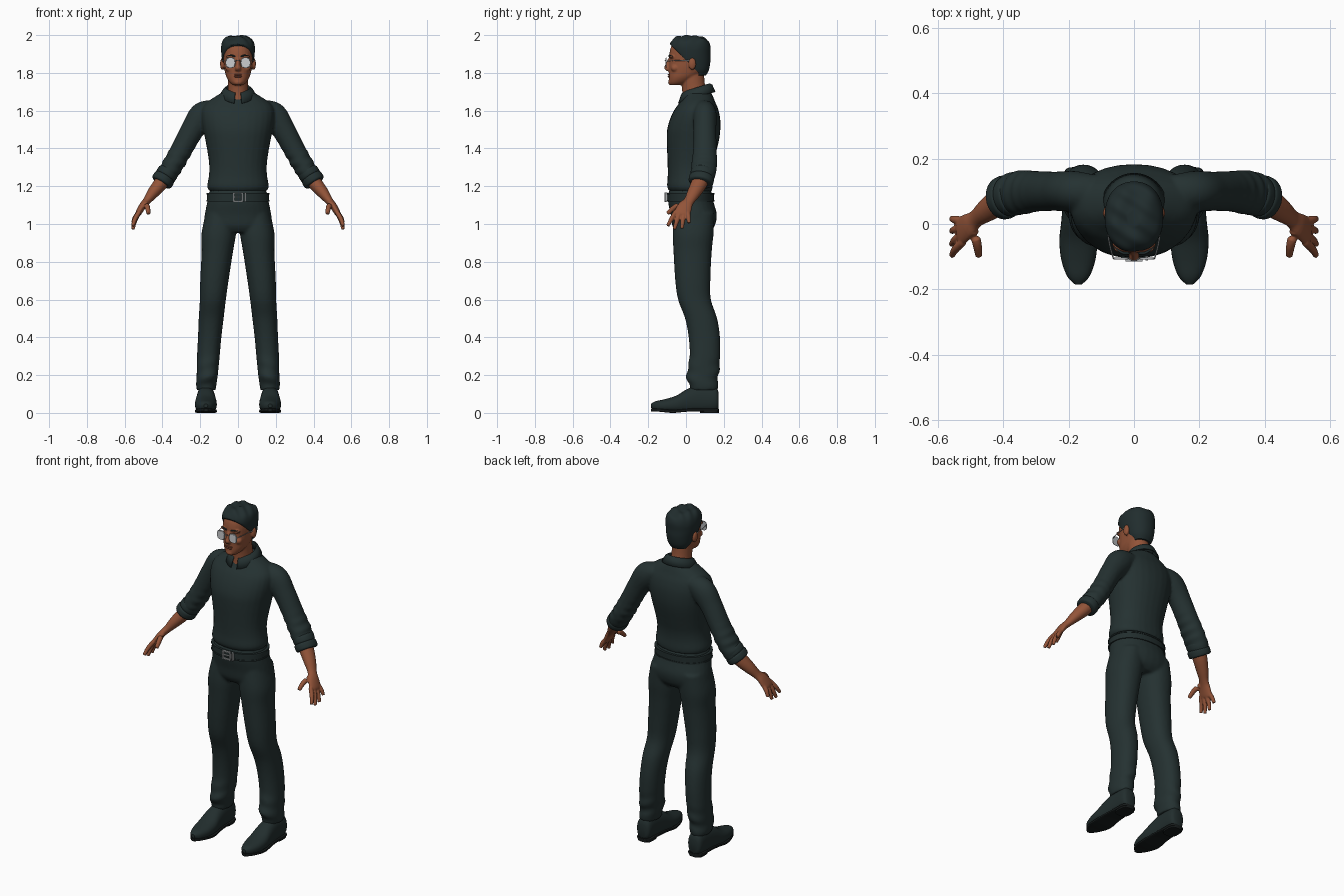
import bpy, bmesh
from math import sin, cos, pi, exp, copysign
from mathutils import Vector, Matrix

cube = bpy.data.objects.get("Cube")
if cube:
    bpy.data.objects.remove(cube)
X, Y, Z = Vector((1, 0, 0)), Vector((0, 1, 0)), Vector((0, 0, 1))
BOTH = (1, -1)


def material(name, r, g, b, rough=0.8):
    m = bpy.data.materials.new(name)
    m.use_nodes = True
    m.diffuse_color = (r, g, b, 1)
    node = m.node_tree.nodes["Principled BSDF"]
    node.inputs["Base Color"].default_value = (r, g, b, 1)
    node.inputs["Roughness"].default_value = rough
    return m


cloth = material("dark cloth", .018, .031, .031)
leather = material("dark leather", .016, .027, .027)
rubber = material("sole rubber", .008, .011, .011)
hair_mat = material("dark hair", .015, .026, .027)
skin = material("brown skin", .29, .088, .04)
lip_mat = material("lip skin", .2, .055, .03)
metal = material("silver metal", .42, .44, .45)
glass = material("pale lens", .6, .61, .63)


def spline(rows, steps):
    """Smooth rows of numbers by Catmull-Rom interpolation."""
    out, last = [], len(rows) - 1
    for i in range(last):
        quad = [rows[min(max(i + k, 0), last)] for k in (-1, 0, 1, 2)]
        for s in range(steps):
            t = s / steps
            out.append([b + t / 2 * (c - a + t * (2*a - 5*b + 4*c - d + t * (3*(b - c) + d - a)))
                        for a, b, c, d in zip(*quad)])
    return out + [list(rows[-1])]


def loft(bm, rows, axis=None, p=2, sides=(1,), shape=None, n=28, steps=4):
    """Skin superellipse rings (x, y, z, radius a, radius b) along a path."""
    rings = spline(rows, steps)
    centres = [Vector(r[:3]) for r in rings]
    for side in sides:
        loops = []
        for i, r in enumerate(rings):
            t = axis or (centres[min(i + 1, len(rings) - 1)] - centres[max(i - 1, 0)]).normalized()
            ref = Z if abs(t.y) > .9 else Y
            b = (ref - t * ref.dot(t)).normalized()
            a = b.cross(t)
            loop = []
            for k in range(n):
                c, s = cos(2 * pi * k / n), sin(2 * pi * k / n)
                co = centres[i] + a * r[3] * copysign(abs(c) ** (2 / p), c)
                co += b * r[4] * copysign(abs(s) ** (2 / p), s)
                if shape:
                    shape(co)
                loop.append(bm.verts.new((co.x * side, co.y, co.z)))
            loops.append(loop)
        for u, v in zip(loops, loops[1:]):
            for k in range(n):
                bm.faces.new((u[k], u[k - 1], v[k - 1], v[k]))
        bm.faces.new(loops[0])
        bm.faces.new(loops[-1])


def tube(bm, points, r, tip=1.0, **kw):
    rows = [(*q, r, r) for q in points]
    rows[-1] = (*points[-1], r * tip, r * tip)
    loft(bm, rows, n=12, **kw)


def blob(bm, centre, size):
    m = Matrix.Translation(centre) @ Matrix.Diagonal((*size, 1))
    bmesh.ops.create_uvsphere(bm, u_segments=20, v_segments=12, radius=1, matrix=m)


def box(bm, centre, size):
    m = Matrix.Translation(centre) @ Matrix.Diagonal((*size, 1))
    bmesh.ops.create_cube(bm, size=1, matrix=m)


def finish(name, bm, mat, voxel=0, thick=0):
    bmesh.ops.recalc_face_normals(bm, faces=bm.faces[:])
    mesh = bpy.data.meshes.new(name)
    bm.to_mesh(mesh)
    bm.free()
    mesh.materials.append(mat)
    ob = bpy.data.objects.new(name, mesh)
    bpy.context.collection.objects.link(ob)
    if thick:
        ob.modifiers.new("thickness", "SOLIDIFY").thickness = thick
    if voxel:
        # Fuse overlapping volumes into one smooth skin
        fuse = ob.modifiers.new("fuse", "REMESH")
        fuse.mode, fuse.voxel_size, fuse.use_smooth_shade = "VOXEL", voxel, True
        relax = ob.modifiers.new("relax", "SMOOTH")
        relax.factor, relax.iterations = .5, 4
    ob.select_set(True)
    bpy.context.view_layer.objects.active = ob


# Shirt: torso and two creased sleeves
def creases(co):
    fade = exp(-((co.z - 1.31) / .08) ** 2)
    co.x += .005 * fade * sin(110 * co.z - 50 * co.x)


bm = bmesh.new()
torso = [(1.175, .024, .152, .114), (1.2, .02, .163, .12), (1.25, .02, .155, .117), (1.3, .022, .152, .119),
         (1.36, .028, .158, .127), (1.44, .036, .172, .138), (1.5, .041, .184, .141), (1.56, .049, .193, .132),
         (1.61, .056, .19, .114), (1.645, .062, .165, .093), (1.675, .065, .12, .078), (1.7, .065, .078, .066)]
loft(bm, [(0, y, z, a, b) for z, y, a, b in torso], Z, 2.2)
loft(bm, [(.12, .095, 1.61, .05, .055), (.185, .1, 1.575, .072, .062), (.24, .1, 1.5, .062, .06),
          (.295, .1, 1.4, .057, .062), (.34, .097, 1.32, .056, .068), (.375, .09, 1.265, .054, .066),
          (.395, .082, 1.235, .05, .06)], sides=BOTH, shape=creases, steps=8)
finish("shirt", bm, cloth, .008)

# Rolled cuffs
bm = bmesh.new()
for a, r in ((0, .056), (.45, .058)):
    start, end = Vector((.365, .092, 1.283)), Vector((.41, .076, 1.213))
    p0, p1 = start.lerp(end, a), start.lerp(end, a + .5)
    loft(bm, [(*p0, r * .9, r), (*p0.lerp(p1, .2), r, r * 1.15), (*p0.lerp(p1, .8), r, r * 1.13),
              (*p1, r * .88, r)], sides=BOTH)
finish("rolled_cuffs", bm, cloth)

# Folded collar, open at the throat
bm = bmesh.new()
strips = []
for i in range(41):
    a = .2 + (2 * pi - .4) * i / 40
    c, s = cos(a), sin(a)
    point = max(c, 0) ** 3
    rows = ((.06, .066, 1.69, .012), (.064, .07, 1.723, .022), (.078, .083, 1.712, .026),
            (.1, .1, 1.678 - .018 * point, .022))
    strips.append([bm.verts.new((rx * s, .056 - ry * c, z - dz * c)) for rx, ry, z, dz in rows])
for u, v in zip(strips, strips[1:]):
    for k in range(3):
        bm.faces.new((u[k], u[k + 1], v[k + 1], v[k]))
finish("collar", bm, cloth, thick=.006)


# Trousers: hips and legs, creased near the hems
def hem_folds(co):
    fade = exp(-((co.z - .2) / .07) ** 2)
    co.y += .006 * fade * sin(75 * co.z + 20 * co.x)


bm = bmesh.new()
loft(bm, [(0, .022, 1.18, .15, .112), (0, .025, 1.12, .162, .12), (0, .041, 1.05, .176, .122),
          (0, .04, .99, .18, .112), (0, .036, .955, .16, .085)], Z, 2.2)
leg = [(1.06, .09, .045, .08, .105), (.95, .102, .038, .091, .108), (.85, .11, .035, .083, .101),
       (.7, .125, .036, .075, .093), (.6, .133, .045, .069, .087), (.5, .142, .08, .066, .085),
       (.4, .15, .097, .062, .083), (.3, .157, .1, .06, .081), (.2, .163, .088, .056, .085),
       (.15, .168, .092, .054, .076), (.12, .168, .095, .05, .073)]
loft(bm, [(x, y, z, a, b) for z, x, y, a, b in leg], Z, 2.2, BOTH, hem_folds, steps=6)
finish("trousers", bm, cloth, .008)

# Belt with raised edges, buckle and keeper
bm = bmesh.new()
for z, h, g in ((1.142, .022, 0), (1.16, .004, .003), (1.124, .004, .003)):
    loft(bm, [(0, .023, z - h, .165 + g, .124 + g), (0, .023, z + h, .164 + g, .124 + g)], Z, 2.2, n=64)
finish("belt", bm, leather)
bm = bmesh.new()
for s in BOTH:
    box(bm, (s * .023, -.108, 1.142), (.007, .012, .05))
    box(bm, (0, -.108, 1.142 + s * .022), (.05, .012, .007))
box(bm, (-.004, -.109, 1.142), (.036, .008, .005))
box(bm, (.039, -.105, 1.142), (.007, .012, .048))
finish("buckle", bm, metal)


# Shoes with soles and heels
def flat_base(co):
    co.z = max(co.z, .016)


def ball_contact(co):
    co.z -= .008 * exp(-((co.y + .07) / .06) ** 2)


last = [(.173, .028, .065, .04), (.155, .044, .072, .066), (.08, .047, .072, .075), (.01, .052, .062, .066),
        (-.05, .058, .045, .047), (-.11, .052, .038, .035), (-.16, .034, .036, .026), (-.185, .01, .038, .01)]
bm = bmesh.new()
loft(bm, [(.17, y, z, w, h) for y, w, z, h in last], Y, 2.3, BOTH, flat_base)
finish("shoes", bm, leather)
bm = bmesh.new()
loft(bm, [(.17, y, .016, w, .008) for y, w, z, h in last], Y, 6, BOTH, ball_contact)
loft(bm, [(.17, .125, 0, .042, .05), (.17, .125, .02, .044, .05)], Z, 3, BOTH)
finish("soles", bm, rubber)

# Forearms and hands
bm = bmesh.new()
loft(bm, [(.365, .09, 1.28, .036, .04), (.405, .072, 1.22, .038, .043), (.45, .042, 1.165, .031, .036),
          (.483, .016, 1.122, .021, .028), (.505, -.004, 1.095, .019, .038), (.527, -.02, 1.058, .016, .044),
          (.533, -.024, 1.045, .012, .04)], sides=BOTH)
for base, tip, low in ((-.055, -.097, .99), (-.033, -.062, .972), (-.011, -.022, .976), (.01, .016, 1.005)):
    tube(bm, [(.522, base, 1.065), (.545, (base + tip) / 2, (1.065 + low) / 2), (.557, tip, low)],
         .0125, .75, sides=BOTH)
tube(bm, [(.495, -.005, 1.11), (.48, -.058, 1.09), (.474, -.098, 1.055)], .0145, .75, sides=BOTH)
finish("arms_and_hands", bm, skin, .004)

# Head, neck, nose and ears
bm = bmesh.new()
face = [(1.735, -.052, .026, .032), (1.75, -.038, .044, .052), (1.775, -.018, .06, .073), (1.8, 0, .068, .091),
        (1.83, .012, .074, .104), (1.86, .018, .077, .107), (1.9, .02, .08, .108), (1.94, .022, .077, .1),
        (1.97, .022, .06, .075), (1.985, .022, .03, .035)]
loft(bm, [(0, y, z, a, b) for z, y, a, b in face], Z, 2.2)
loft(bm, [(0, .05, 1.63, .066, .076), (0, .046, 1.69, .056, .066), (0, .038, 1.74, .054, .062),
          (0, .03, 1.81, .056, .065)], Z)
loft(bm, [(0, -.086, 1.875, .009, .01), (0, -.095, 1.845, .01, .014), (0, -.1, 1.825, .016, .016),
          (0, -.094, 1.81, .013, .009)], Z)
blob(bm, (0, -.077, 1.75), (.024, .018, .016))
for s in BOTH:
    blob(bm, (s * .083, .033, 1.848), (.012, .02, .032))
    blob(bm, (s * .034, -.073, 1.885), (.03, .016, .009))
    blob(bm, (s * .045, -.058, 1.825), (.022, .022, .02))
finish("head", bm, skin, .0045)
bm = bmesh.new()
blob(bm, (0, -.09, 1.79), (.025, .007, .004))
blob(bm, (0, -.089, 1.78), (.021, .008, .005))
finish("lips", bm, lip_mat)


# Short hair cut back along a sloping hairline, with tufts on top
def hairline(co):
    if co.z > 1.93:
        co.z += .006 * sin(70 * co.x + 40 * co.y) * cos(65 * co.y)
    slope = min(max((1.955 - co.z) / .155, 0), 1)
    co.y = max(co.y, -.088 + .155 * slope)


scalp = [(1.785, .065, .05, .04), (1.815, .048, .07, .073), (1.86, .03, .082, .099), (1.9, .024, .088, .105),
         (1.94, .021, .089, .108), (1.97, .021, .08, .096), (1.988, .02, .058, .07), (1.996, .02, .02, .026)]
bm = bmesh.new()
loft(bm, [(0, y, z, a, b) for z, y, a, b in scalp], Z, 2.2, shape=hairline, n=64, steps=6)
finish("hair", bm, hair_mat)
bm = bmesh.new()
tube(bm, [(.014, -.089, 1.886), (.036, -.088, 1.893), (.06, -.07, 1.888)], .004, .5, sides=BOTH)
finish("eyebrows", bm, hair_mat)

# Spectacles
bm = bmesh.new()
loft(bm, [(.04, -.108, 1.854, .023, .025), (.04, -.104, 1.854, .024, .026)], Y, 2.8, BOTH)
finish("lenses", bm, glass)
bm = bmesh.new()
loft(bm, [(.04, -.105, 1.854, .026, .028), (.04, -.102, 1.854, .026, .028)], Y, 2.8, BOTH)
tube(bm, [(-.018, -.104, 1.862), (0, -.113, 1.867), (.018, -.104, 1.862)], .002)
tube(bm, [(.064, -.103, 1.862), (.075, -.06, 1.865), (.08, -.02, 1.866), (.087, .03, 1.864)], .002, sides=BOTH)
finish("spectacle_frame", bm, metal)

bpy.ops.object.shade_smooth_by_angle(angle=.7)
